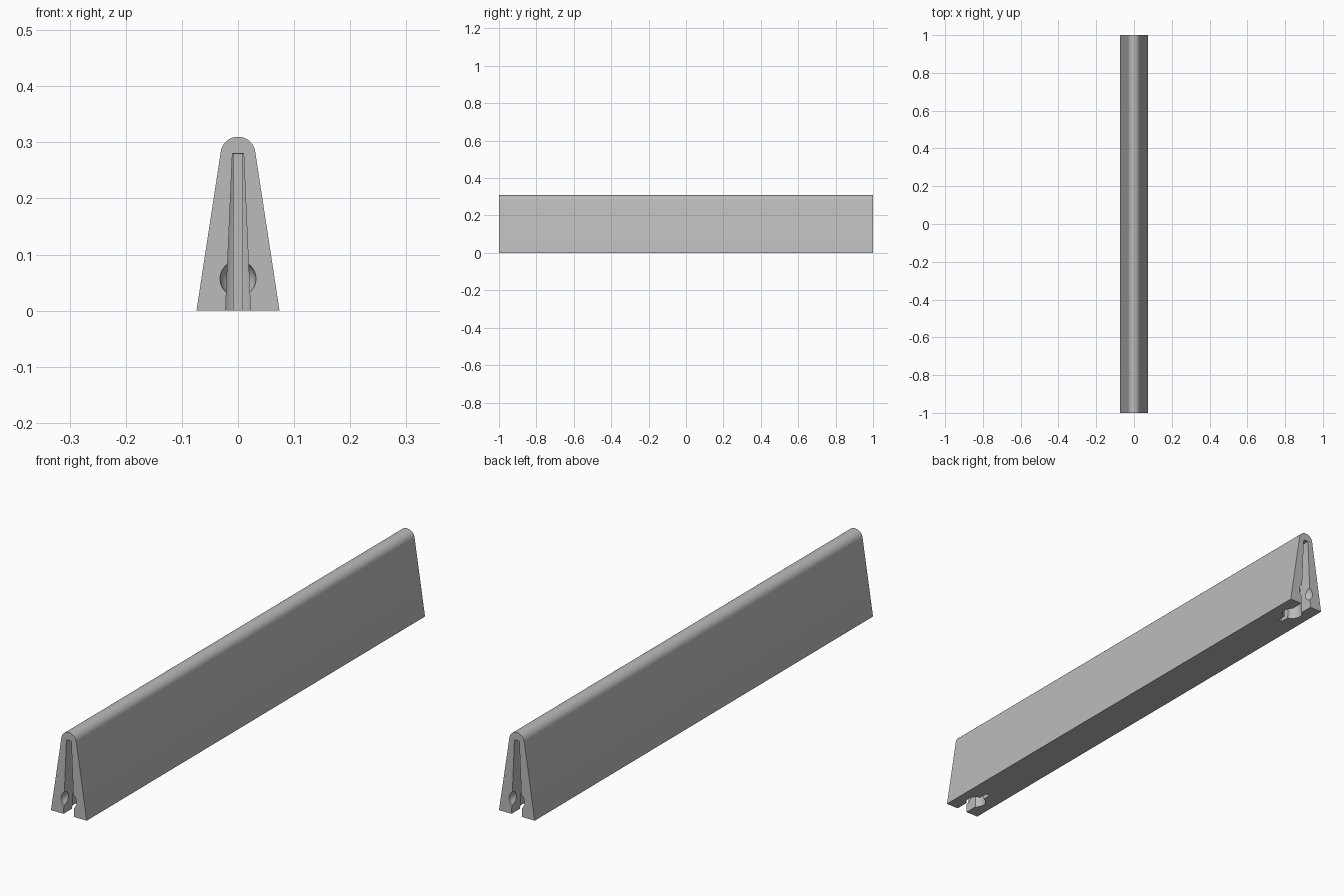
import bpy, bmesh
from math import sin, cos, radians
from mathutils import Matrix

cube = bpy.data.objects.get("Cube")
if cube:
    bpy.data.objects.remove(cube, do_unlink=True)

grey = bpy.data.materials.new("plain grey")
grey.use_nodes = True
colour = (0.5, 0.5, 0.5, 1)
grey.diffuse_color = colour
grey.node_tree.nodes["Principled BSDF"].inputs["Base Color"].default_value = colour


def finish(name, bm):
    bmesh.ops.recalc_face_normals(bm, faces=bm.faces)
    mesh = bpy.data.meshes.new(name)
    bm.to_mesh(mesh)
    bm.free()
    mesh.materials.append(grey)
    obj = bpy.data.objects.new(name, mesh)
    bpy.context.collection.objects.link(obj)
    return obj


def extrusion(name, profile, y0, y1):
    """Extrude an x-z profile along y."""
    bm = bmesh.new()
    face = bm.faces.new([bm.verts.new((x, y0, z)) for x, z in profile])
    out = bmesh.ops.extrude_face_region(bm, geom=[face])
    verts = [v for v in out["geom"] if isinstance(v, bmesh.types.BMVert)]
    bmesh.ops.translate(bm, verts=verts, vec=(0, y1 - y0, 0))
    return finish(name, bm)


def cone(name, y, z0, z1, r0, r1):
    bm = bmesh.new()
    bmesh.ops.create_cone(bm, cap_ends=True, segments=40, radius1=r0, radius2=r1,
                          depth=z1 - z0, matrix=Matrix.Translation((0, y, (z0 + z1) / 2)))
    return finish(name, bm)


def ball(name, y, z, r):
    bm = bmesh.new()
    bmesh.ops.create_uvsphere(bm, u_segments=40, v_segments=24, radius=r,
                              matrix=Matrix.Translation((0, y, z)))
    return finish(name, bm)


# Tapered bar with a rounded ridge
ridge_r, ridge_z = 0.031, 0.279
arc = [radians(8.7 + i * (180 - 17.4) / 24) for i in range(25)]
outline = [(-0.074, 0), (0.074, 0)]
outline += [(ridge_r * cos(a), ridge_z + ridge_r * sin(a)) for a in arc]
bar = extrusion("tapered_bar", outline, -1, 1)

# Keyhole cutouts at both ends: entry slot, tapered pocket, slit and round dimple
bottom, top = -0.02, 0.28
slot = [(-0.023, bottom), (0.023, bottom), (0.01, top), (-0.01, top)]
slit = [(-0.008, bottom), (0.008, bottom), (0.008, top - 0.001), (-0.008, top - 0.001)]
for side in (-1, 1):
    cutters = [
        extrusion("entry_slot", slot, side * 1.05, side * 0.92),
        cone("pocket", side * 0.92, bottom, top - 0.0005, 0.038, 0.017),
        extrusion("slit", slit, side * 0.93, side * 0.85),
        ball("dimple", side * 1.0, 0.057, 0.032),
    ]
    for cutter in cutters:
        cutter.hide_render = True
        mod = bar.modifiers.new(cutter.name, "BOOLEAN")
        mod.operation = "DIFFERENCE"
        mod.solver = "EXACT"
        mod.object = cutter
        bpy.context.view_layer.objects.active = bar
        bpy.ops.object.modifier_apply(modifier=mod.name)
        bpy.data.objects.remove(cutter, do_unlink=True)

# Smooth the ridge and pockets, keep the corners crisp
bpy.ops.object.select_all(action="DESELECT")
bar.select_set(True)
bpy.context.view_layer.objects.active = bar
bpy.ops.object.shade_smooth_by_angle(angle=radians(25))
